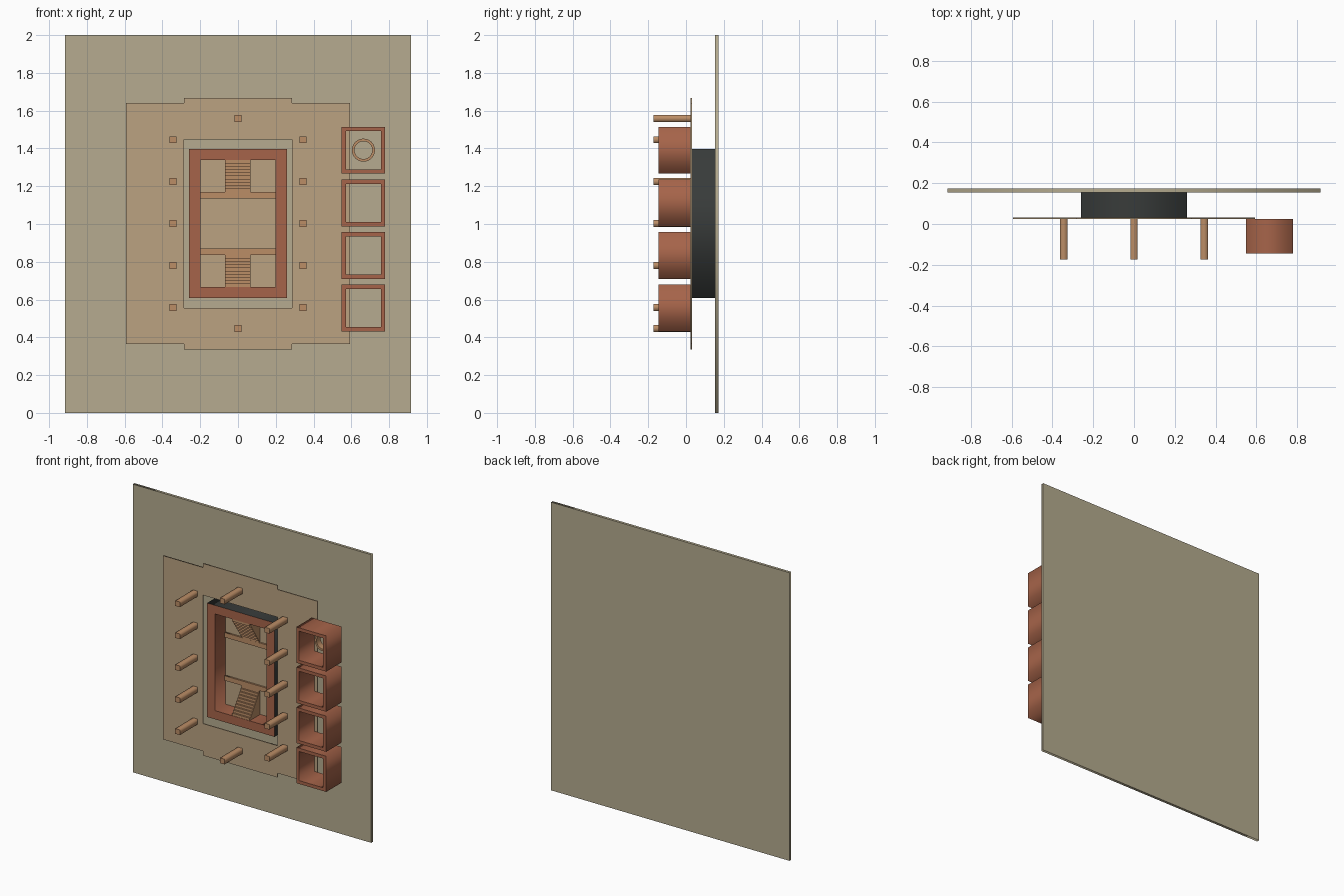
import bpy, bmesh, math

if "Cube" in bpy.data.objects:
    bpy.data.objects.remove(bpy.data.objects["Cube"])


def mat(name, hexcol):
    m = bpy.data.materials.new(name)
    lin = [(int(hexcol[i:i + 2], 16) / 255) ** 2.2 for i in (0, 2, 4)]
    m.diffuse_color = (*lin, 1)
    m.use_nodes = True
    m.node_tree.nodes["Principled BSDF"].inputs["Base Color"].default_value = m.diffuse_color
    return m


SAND = mat("sand", "B4AA8E")
TAN = mat("tan", "B9A180")
RUST = mat("rust", "A5644B")
WOOD = mat("wood", "BA8C66")
DARK = mat("dark", "3B3E3D")


def rect(x0, x1, z0, z1):
    return [(x0, z0), (x1, z0), (x1, z1), (x0, z1)]


def circle(cx, cz, r, n=32):
    return [(cx + r * math.cos(2 * math.pi * i / n), cz + r * math.sin(2 * math.pi * i / n))
            for i in range(n)]


def slab(name, loops, y0, y1, material):
    """Front (x, z) outline with optional holes, extruded from y0 to y1."""
    cu = bpy.data.curves.new(name, 'CURVE')
    cu.dimensions = '2D'
    cu.fill_mode = 'BOTH'
    cu.extrude = (y1 - y0) / 2
    for pts in loops:
        s = cu.splines.new('POLY')
        s.points.add(len(pts) - 1)
        for p, (x, z) in zip(s.points, pts):
            p.co = (x, z, 0, 1)
        s.use_cyclic_u = True
    ob = bpy.data.objects.new(name, cu)
    bpy.context.collection.objects.link(ob)
    ob.location.y = (y0 + y1) / 2
    ob.rotation_euler.x = math.pi / 2
    bpy.ops.object.select_all(action='DESELECT')
    ob.select_set(True)
    bpy.context.view_layer.objects.active = ob
    bpy.ops.object.convert(target='MESH')
    bpy.ops.object.transform_apply(location=True, rotation=True, scale=True)
    bm = bmesh.new()
    bm.from_mesh(ob.data)
    bmesh.ops.remove_doubles(bm, verts=bm.verts, dist=1e-5)
    bmesh.ops.recalc_face_normals(bm, faces=bm.faces)
    bm.to_mesh(ob.data)
    bm.free()
    ob.data.materials.clear()
    ob.data.materials.append(material)
    return ob


# Ground panel
slab("ground_panel", [rect(-0.915, 0.915, 0, 2)], 0.154, 0.173, SAND)

# Thin terrace with end tabs and a central opening
half = [(0.285, 0.335), (0.285, 0.365), (0.592, 0.365),
        (0.592, 1.64), (0.285, 1.64), (0.285, 1.668)]
outline = half + [(-x, z) for x, z in reversed(half)]
slab("terrace", [outline, rect(-0.287, 0.287, 0.556, 1.448)], 0.024, 0.031, TAN)

# Sunken court walls: rust inside and on the rim, dark outside
walls = slab("court_walls", [rect(-0.259, 0.259, 0.607, 1.398),
                             rect(-0.198, 0.198, 0.667, 1.338)], 0.031, 0.154, RUST)
walls.data.materials.append(DARK)
for p in walls.data.polygons:
    c = p.center
    if abs(p.normal.y) < 0.5 and (abs(c.x) > 0.25 or abs(c.z - 1.0025) > 0.38):
        p.material_index = 1

# Court floor
slab("court_floor", [rect(-0.198, 0.198, 0.667, 1.338)], 0.148, 0.154, TAN)

# Low beams and stairs at both ends of the court
STEPS, YT, YB = 10, 0.033, 0.148
for end, sgn in (("lower", 1), ("upper", -1)):
    def zz(d):
        return 1.0025 + sgn * (d - 1.0025)
    slab(end + "_beam", [rect(-0.198, 0.198, *sorted((zz(0.836), zz(0.869))))],
         0.136, 0.148, WOOD)
    prof = [(YB, 0.667)]
    dz, dy = 0.169 / STEPS, (YB - YT) / STEPS
    for i in range(STEPS):
        y = YT + i * dy
        prof += [(y, 0.667 + i * dz), (y, 0.667 + (i + 1) * dz)]
    prof.append((YB, 0.836))
    bm = bmesh.new()
    f = bm.faces.new([bm.verts.new((-0.069, y, zz(z))) for y, z in prof])
    ext = bmesh.ops.extrude_face_region(bm, geom=[f])
    bmesh.ops.translate(bm, vec=(0.136, 0, 0),
                        verts=[v for v in ext["geom"] if isinstance(v, bmesh.types.BMVert)])
    bmesh.ops.recalc_face_normals(bm, faces=bm.faces)
    me = bpy.data.meshes.new(end + "_stairs")
    bm.to_mesh(me)
    bm.free()
    me.materials.append(WOOD)
    bpy.context.collection.objects.link(bpy.data.objects.new(end + "_stairs", me))

# Posts around the court
spots = [(x, 1.0025 + k * 0.222) for x in (-0.344, 0.344) for k in range(-2, 3)]
spots += [(0, 0.447), (0, 1.558)]
for i, (x, z) in enumerate(spots):
    slab(f"post_{i + 1}", [rect(x - 0.018, x + 0.018, z - 0.018, z + 0.018)],
         -0.173, 0.024, WOOD)

# Row of open square rooms
for i in range(4):
    z = 0.431 + i * 0.2785
    slab(f"room_{i + 1}", [rect(0.549, 0.779, z, z + 0.248),
                           rect(0.572, 0.756, z + 0.023, z + 0.225)], -0.145, 0.024, RUST)

# Round well in the top room
slab("well_ring", [circle(0.664, 1.391, 0.061), circle(0.664, 1.391, 0.047)],
     -0.02, 0.024, WOOD)
bpy.ops.object.shade_smooth_by_angle()
